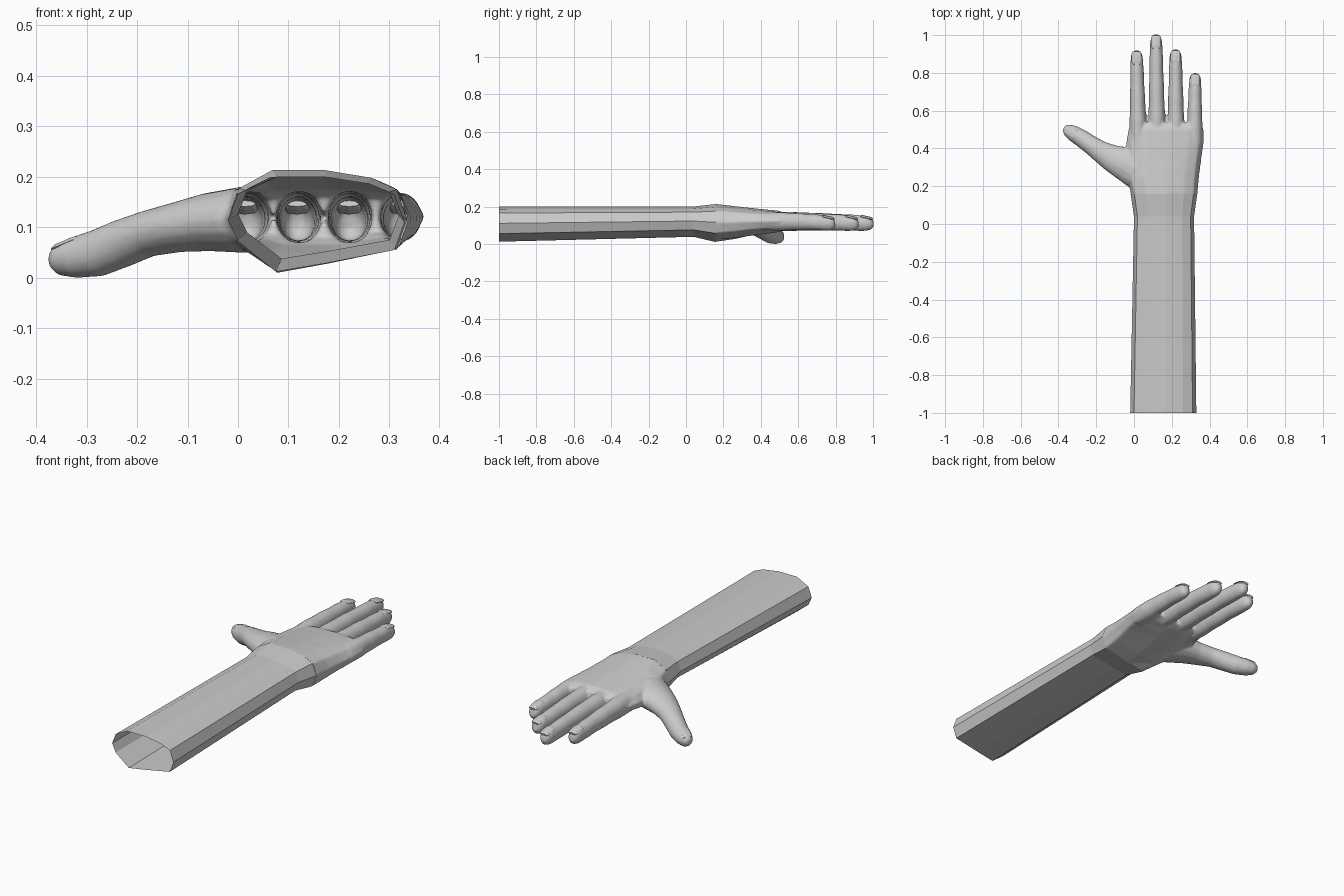
import bpy, bmesh
from math import sin, cos, pi
from mathutils import Vector

if "Cube" in bpy.data.objects:
    bpy.data.objects.remove(bpy.data.objects["Cube"])

# wrist / forearm cross-section (x, z) at the open end
SECTION = [(-0.02, 0.115), (0.0, 0.167), (0.065, 0.2), (0.17, 0.2), (0.26, 0.186),
           (0.31, 0.165), (0.33, 0.11), (0.31, 0.055), (0.17, 0.028), (0.075, 0.012),
           (0.0, 0.072)]


def loft(bm, rings, caps=True):
    loops = [[bm.verts.new(p) for p in r] for r in rings]
    n = len(loops[0])
    for a, b in zip(loops, loops[1:]):
        for i in range(n):
            j = (i + 1) % n
            bm.faces.new((a[i], a[j], b[j], b[i]))
    if caps:
        bm.faces.new(list(reversed(loops[0])))
        bm.faces.new(loops[-1])


def add_object(name, bm):
    bmesh.ops.recalc_face_normals(bm, faces=bm.faces)
    me = bpy.data.meshes.new(name)
    bm.to_mesh(me)
    bm.free()
    ob = bpy.data.objects.new(name, me)
    bpy.context.collection.objects.link(ob)
    return ob


def section_ring(y, x0, x1, z0, z1, blend=0.0):
    """Section fitted to a box; blend moves it toward a rounded oval."""
    ring = []
    for x, z in SECTION:
        u, v = (x - 0.155) / 0.175, (z - 0.106) / 0.094
        m = (abs(u) ** 2.5 + abs(v) ** 2.5) ** (1 / 2.5)
        u += (u / m - u) * blend
        v += (v / m - v) * blend
        ring.append(Vector(((x0 + x1) / 2 + u * (x1 - x0) / 2, y,
                            (z0 + z1) / 2 + v * (z1 - z0) / 2)))
    return ring


def limb(bm, stations, n=16):
    """Oval tube along stations of (x, y, z, half width, half height)."""
    pts = [Vector(s[:3]) for s in stations]
    rings = []
    for i, s in enumerate(stations):
        t = (pts[min(i + 1, len(pts) - 1)] - pts[max(i - 1, 0)]).normalized()
        side = t.cross(Vector((0, 0, 1))).normalized()
        up = side.cross(t)
        rings.append([pts[i] + side * s[3] * cos(2 * pi * k / n) + up * s[4] * sin(2 * pi * k / n)
                      for k in range(n)])
    loft(bm, rings)


# forearm: open faceted tube with a flared wrist
bm = bmesh.new()
loft(bm, [section_ring(-1, -0.02, 0.33, 0.012, 0.2),
          section_ring(0.04, 0.0, 0.318, 0.038, 0.2),
          section_ring(0.16, -0.018, 0.335, 0.01, 0.213)], caps=False)
add_object("forearm", bm)

# palm
bm = bmesh.new()
loft(bm, [section_ring(0.08, -0.018, 0.335, 0.01, 0.213),
          section_ring(0.16, -0.018, 0.337, 0.01, 0.213),
          section_ring(0.25, -0.04, 0.345, 0.022, 0.203, 0.4),
          section_ring(0.34, -0.045, 0.357, 0.04, 0.193, 0.8),
          section_ring(0.43, -0.042, 0.37, 0.054, 0.184, 1),
          section_ring(0.5, -0.03, 0.37, 0.064, 0.177, 1),
          section_ring(0.535, -0.015, 0.355, 0.08, 0.16, 1)])

# fingers: (base x, tip x, tip y, width scale)
FINGERS = [(0.023, 0.014, 0.915, 1.0), (0.122, 0.117, 1.0, 1.0),
           (0.222, 0.22, 0.92, 1.0), (0.32, 0.324, 0.795, 0.95)]
# along finger: fraction, half width, half height, centre z
PROFILE = [(0, 0.045, 0.05, 0.12), (0.25, 0.045, 0.052, 0.12), (0.4, 0.041, 0.048, 0.12),
           (0.5, 0.041, 0.048, 0.119), (0.65, 0.037, 0.044, 0.117), (0.76, 0.037, 0.044, 0.115),
           (0.86, 0.034, 0.043, 0.112), (0.94, 0.032, 0.041, 0.11), (0.98, 0.026, 0.034, 0.11),
           (1.005, 0.014, 0.018, 0.112)]
for bx, tx, ty, w in FINGERS:
    limb(bm, [(bx + (tx - bx) * f, 0.42 + (ty - 0.42) * f, z, hw * w, hh * w)
              for f, hw, hh, z in PROFILE])

# thumb
limb(bm, [(0.09, 0.24, 0.115, 0.09, 0.06), (0.01, 0.29, 0.115, 0.1, 0.066),
          (-0.06, 0.325, 0.11, 0.088, 0.058), (-0.12, 0.35, 0.1, 0.072, 0.05),
          (-0.18, 0.385, 0.087, 0.057, 0.046), (-0.23, 0.42, 0.068, 0.05, 0.048),
          (-0.28, 0.455, 0.048, 0.047, 0.047), (-0.325, 0.482, 0.04, 0.042, 0.041),
          (-0.355, 0.5, 0.036, 0.032, 0.032), (-0.371, 0.509, 0.035, 0.014, 0.015)])

# fuse the parts into one smooth skin
hand = add_object("hand", bm)
rm = hand.modifiers.new("fuse", 'REMESH')
rm.mode = 'VOXEL'
rm.voxel_size = 0.006
sm = hand.modifiers.new("soften", 'SMOOTH')
sm.factor = 0.5
sm.iterations = 8
dg = bpy.context.evaluated_depsgraph_get()
skin = bpy.data.meshes.new_from_object(hand.evaluated_get(dg))
hand.modifiers.clear()

# open the wrist so the hand is hollow
bm = bmesh.new()
bm.from_mesh(skin)
bmesh.ops.bisect_plane(bm, geom=bm.verts[:] + bm.edges[:] + bm.faces[:],
                       plane_co=(0, 0.16, 0), plane_no=(0, 1, 0), clear_inner=True)
for f in bm.faces:
    f.smooth = True
bm.to_mesh(skin)
bm.free()
hand.data = skin


# nails: thin plates set into the finger tips
def nail(name, start, end, half):
    a, b = Vector(start), Vector(end)
    bm = bmesh.new()
    limb(bm, [(*a, half * 0.8, 0.006), (*a.lerp(b, 0.2), half, 0.01),
              (*a.lerp(b, 0.8), half, 0.01), (*b, half * 0.75, 0.006)], 8)
    add_object(name, bm)


for i, (bx, tx, ty, w) in enumerate(FINGERS):
    nail(f"finger_nail_{i + 1}", (tx, ty - 0.07, 0.147), (tx, ty - 0.002, 0.132), 0.027 * w)
nail("thumb_nail", (-0.303, 0.469, 0.079), (-0.36, 0.503, 0.056), 0.029)
